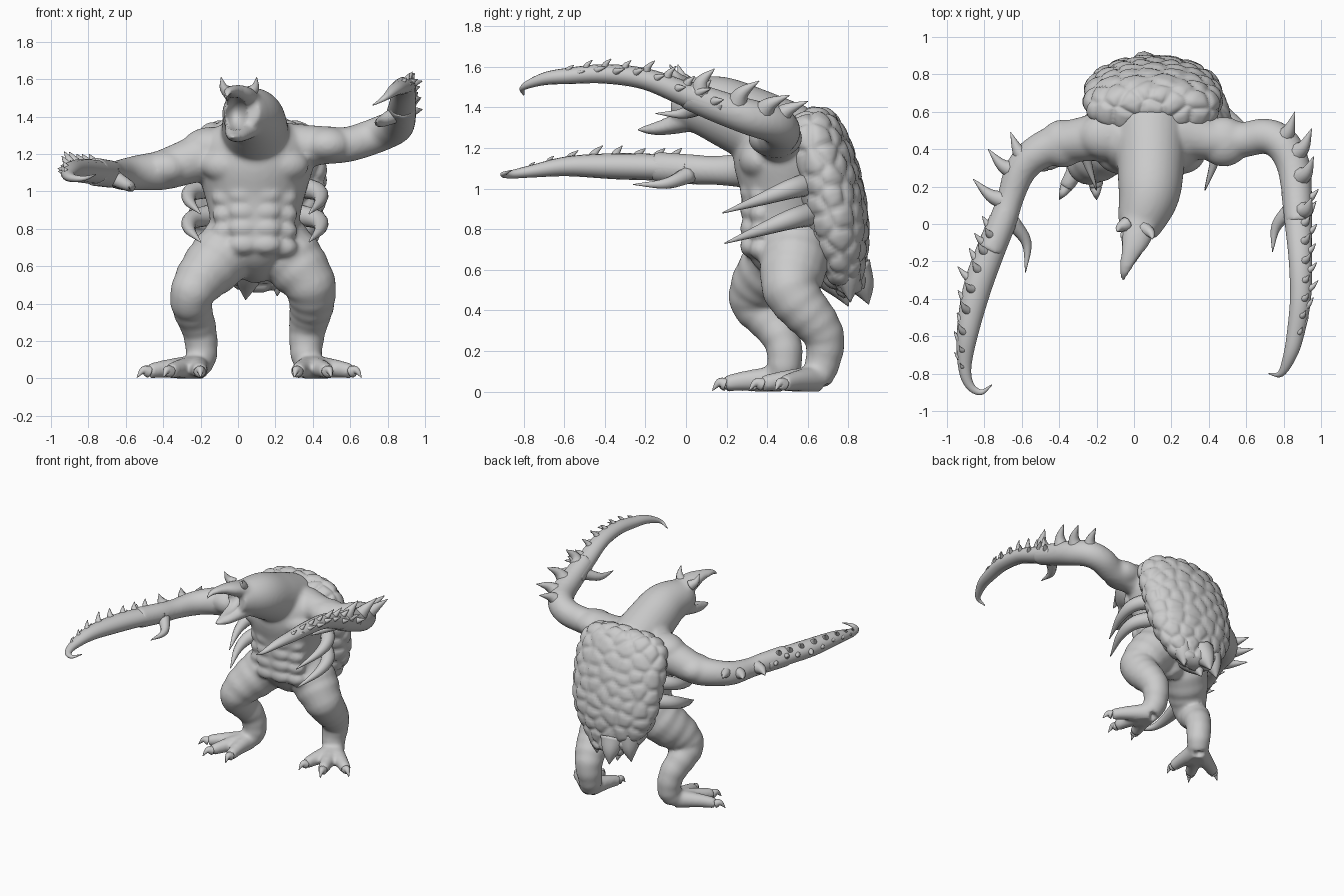
import bpy, bmesh, math, random
from mathutils import Vector, kdtree

random.seed(4)
cube = bpy.data.objects.get("Cube")
if cube:
    bpy.data.objects.remove(cube)

grey = bpy.data.materials.new("stone grey")
grey.use_nodes = True
colour = (0.6, 0.6, 0.6, 1)
grey.diffuse_color = colour
grey.node_tree.nodes["Principled BSDF"].inputs["Base Color"].default_value = colour


def spline(points, steps):
    """Smooth path of (position, radius) through x, y, z, radius points."""
    pts = [Vector(p) for p in points]
    pts = [2 * pts[0] - pts[1]] + pts + [2 * pts[-1] - pts[-2]]
    path = []
    for a, b, c, d in zip(pts, pts[1:], pts[2:], pts[3:]):
        for i in range(steps):
            t = i / steps
            path.append(b + (c - a) * t / 2 + (a - b * 2.5 + c * 2 - d / 2) * t * t
                        + (b * 3 - a - c * 3 + d) * t ** 3 / 2)
    path.append(pts[-2])
    return [(p.xyz, max(p.w, 0.002)) for p in path]


def tube(bm, points, sides=20, steps=6, flat=1.0, side=None, ripple=0.0):
    """Round or flattened limb swept along a smooth path."""
    path = spline(points, steps)
    last, rings = None, []
    for i, (pos, radius) in enumerate(path):
        tangent = (path[min(i + 1, len(path) - 1)][0] - path[max(i - 1, 0)][0]).normalized()
        if last is None:
            u = Vector(side) if side else tangent.orthogonal()
        else:
            u = last.rotation_difference(tangent) @ u
        u = (u - tangent * u.dot(tangent)).normalized()
        v, last = tangent.cross(u), tangent
        radius *= 1 + ripple * math.sin(i * 1.6)
        ring = []
        for k in range(sides):
            a = math.tau * k / sides
            ring.append(bm.verts.new(pos + radius * (u * math.cos(a) + v * flat * math.sin(a))))
        rings.append(ring)
    for r, s in zip(rings, rings[1:]):
        for k in range(sides):
            n = (k + 1) % sides
            bm.faces.new((r[k], r[n], s[n], s[k]))
    bm.faces.new(rings[0][::-1])
    bm.faces.new(rings[-1])


def blob(bm, centre, size):
    """Ellipsoid muscle."""
    made = bmesh.ops.create_uvsphere(bm, u_segments=20, v_segments=12, radius=1)["verts"]
    for v in made:
        v.co = Vector(centre) + Vector(a * b for a, b in zip(v.co, size))


def spike(bm, base, tip, radius, bend=(0, 0, 0)):
    """Curved horn, thorn or claw."""
    base, tip = Vector(base), Vector(tip)
    mid = base.lerp(tip, 0.5) + Vector(bend)
    tube(bm, [(*base, radius), (*mid, radius * 0.6), (*tip, 0.002)], sides=10, steps=5)


def finish(name, bm):
    bmesh.ops.recalc_face_normals(bm, faces=bm.faces)
    mesh = bpy.data.meshes.new(name)
    bm.to_mesh(mesh)
    bm.free()
    mesh.materials.append(grey)
    obj = bpy.data.objects.new(name, mesh)
    bpy.context.collection.objects.link(obj)
    mesh.shade_smooth()
    return obj


MID = 0.09  # the body leans slightly to its left
body = bmesh.new()

# Torso with chest, belly and flank muscles
tube(body, [(.06, .55, .53, .05), (.09, .51, .61, .14), (.09, .48, .72, .22), (.09, .485, .88, .245),
            (.09, .495, 1, .275), (.09, .5, 1.14, .315), (.09, .52, 1.24, .3), (.09, .56, 1.32, .2)],
     sides=32, flat=.85, side=(1, 0, 0))
for s in (-1, 1):
    blob(body, (MID + s * .13, .36, 1.14), (.16, .1, .1))
    blob(body, (MID + s * .23, .47, 1.24), (.16, .13, .105))
    for row in range(4):
        z = .98 - row * .088
        blob(body, (MID + s * .06, .32, z), (.085, .055, .056))
        blob(body, (MID + s * .15, .37, z - .015), (.08, .06, .056))

# Neck, skull and open jaws
tube(body, [(.09, .52, 1.22, .2), (.09, .32, 1.32, .18), (.08, .16, 1.39, .165), (.04, .02, 1.42, .13),
            (.02, -.05, 1.43, .1)], sides=28)
tube(body, [(.04, .05, 1.47, .105), (.01, -.08, 1.515, .08), (-.02, -.16, 1.535, .052),
            (-.05, -.25, 1.535, .03), (-.06, -.31, 1.5, .01)], flat=.65, side=(1, 0, 0))
tube(body, [(.05, .08, 1.36, .115), (.01, -.05, 1.32, .085), (-.01, -.15, 1.295, .055),
            (-.03, -.24, 1.29, .015)], flat=.6, side=(1, 0, 0))

# Arms: the first points are flesh, the rest a hooked blade
left_arm = [(.25, .49, 1.23, .14), (.42, .45, 1.245, .108), (.58, .45, 1.25, .095), (.7, .47, 1.285, .095),
            (.79, .43, 1.32, .095), (.85, .32, 1.35, .09), (.87, .17, 1.4, .082), (.88, 0, 1.465, .073),
            (.89, -.2, 1.54, .062), (.89, -.4, 1.565, .056), (.865, -.58, 1.555, .047),
            (.835, -.7, 1.54, .036), (.785, -.8, 1.5, .018), (.72, -.8, 1.46, .003)]
right_arm = [(-.08, .49, 1.2, .15), (-.23, .46, 1.17, .125), (-.4, .43, 1.115, .108), (-.53, .37, 1.1, .095),
             (-.61, .28, 1.09, .085), (-.66, .14, 1.09, .072), (-.7, .02, 1.095, .075),
             (-.77, -.15, 1.105, .077), (-.84, -.35, 1.11, .075), (-.89, -.58, 1.11, .058),
             (-.905, -.76, 1.085, .036), (-.88, -.86, 1.07, .024), (-.82, -.9, 1.07, .015), (-.76, -.86, 1.09, .003)]
blob(body, (.48, .44, 1.25), (.14, .135, .098))
blob(body, (-.38, .43, 1.125), (.13, .13, .1))
thorns = bmesh.new()
for name, arm, s in (("left", left_arm, 1), ("right", right_arm, -1)):
    tube(body, arm[:8])
    blade = bmesh.new()
    tube(blade, arm[6:], sides=16, flat=.85, side=(1, 0, 0))
    finish(name + "_arm_blade", blade)
    # Two uneven rows of thorns along the outer top edge
    path = spline(arm[6:11], 4)
    for i, (pos, r) in enumerate(path[1:]):
        lift = (.3, 1.6)[i % 2] + random.uniform(-.2, .2)
        out = Vector((s, random.uniform(.7, 1.4), lift)).normalized()
        start = pos + Vector((s, 0, lift)).normalized() * r * .5
        spike(thorns, start, start + out * r * random.uniform(1, 1.5), r * .42, (0, -.01, 0))

# Elbow thorns and the inner thumb claws
for base, tip in (((.8, .46, 1.35), (.86, .6, 1.43)), ((.87, .38, 1.38), (.95, .51, 1.46)),
                  ((.89, .25, 1.42), (.96, .36, 1.53)), ((.9, .07, 1.47), (.95, .14, 1.59)),
                  ((-.58, .35, 1.12), (-.66, .49, 1.14)), ((-.63, .28, 1.1), (-.78, .4, 1.13)),
                  ((-.68, .12, 1.1), (-.86, .24, 1.12))):
    spike(thorns, base, tip, .055, (0, -.025, 0))
spike(thorns, (.84, .08, 1.41), (.74, -.15, 1.37), .045, (-.03, .02, -.02))
spike(thorns, (-.66, .02, 1.07), (-.58, -.26, 1.02), .045, (.045, .02, -.02))
finish("arm_thorns", thorns)

# Legs, splayed toes and claws
left_leg = [(.21, .54, .74, .16), (.3, .53, .62, .168), (.38, .515, .51, .142), (.395, .57, .42, .125),
            (.385, .64, .34, .112), (.37, .685, .25, .098), (.365, .67, .13, .085), (.39, .64, .06, .075)]
right_leg = [(-.02, .5, .74, .16), (-.11, .44, .63, .165), (-.2, .36, .53, .14), (-.25, .33, .44, .115),
             (-.24, .4, .36, .105), (-.205, .475, .25, .092), (-.195, .485, .13, .085), (-.22, .45, .06, .075)]
claws = bmesh.new()
for leg, tips in ((left_leg, ((.66, .44), (.5, .31), (.3, .33))),
                  (right_leg, ((-.54, .28), (-.4, .13), (-.2, .13)))):
    tube(body, leg, ripple=.022)
    ankle = Vector(leg[-1][:3])
    for x, y in tips:
        tip = Vector((x, y, .03))
        knuckle, end = ankle.lerp(tip, .5), ankle.lerp(tip, .8)
        tube(body, [(*ankle, .07), (knuckle.x, knuckle.y, .052, .05), (end.x, end.y, .038, .04)])
        spike(claws, end, (x, y, .005), .034, (0, 0, .022))
finish("toe_claws", claws)

# Fuse the flesh, carve the mouth and flatten the soles
creature = finish("body", body)
hollow = bmesh.new()
blob(hollow, (-.015, -.13, 1.415), (.07, .19, .09))
cutter = finish("mouth_cutter", hollow)
cutter.hide_render = True
bpy.context.view_layer.objects.active = creature
fuse = creature.modifiers.new("fuse", "REMESH")
fuse.mode, fuse.voxel_size, fuse.use_smooth_shade = "VOXEL", .012, True
carve = creature.modifiers.new("carve", "BOOLEAN")
carve.operation, carve.object = "DIFFERENCE", cutter
soften = creature.modifiers.new("soften", "SMOOTH")
soften.factor, soften.iterations = .5, 12
for m in ("fuse", "carve", "soften"):
    bpy.ops.object.modifier_apply(modifier=m)
bpy.data.objects.remove(cutter)
for v in creature.data.vertices:
    v.co.z = max(v.co.z, 0)
creature.data.shade_smooth()

# Brow horns and eyes
face = bmesh.new()
spike(face, (-.04, .0, 1.52), (-.09, -.04, 1.61), .04, (-.01, 0, -.012))
spike(face, (.05, -.02, 1.52), (.1, -.08, 1.61), .04, (.015, 0, -.012))
for x in (-.058, .07):
    blob(face, (x, -.06, 1.51), (.015, .022, .016))
finish("horns_and_eyes", face)

# Pebbled shell: cells swell between random centres
shell = bmesh.new()
tube(shell, [(.1, .57, 1.355, .06), (.1, .575, 1.345, .2), (.1, .595, 1.3, .31), (.1, .645, 1.18, .35),
             (.1, .7, 1, .35), (.1, .74, .8, .325), (.1, .77, .62, .235), (.1, .82, .5, .1)],
     sides=110, steps=12, flat=.44, side=(1, 0, 0))
shell.normal_update()
verts = list(shell.verts)
random.shuffle(verts)
centres = []
for v in verts:
    if all((v.co - c).length > .085 for c in centres):
        centres.append(v.co.copy())
tree = kdtree.KDTree(len(centres))
for i, c in enumerate(centres):
    tree.insert(c, i)
tree.balance()
for v in verts:
    near, far = [hit[2] for hit in tree.find_n(v.co, 2)]
    edge = min(1, (far - near) / .07)
    v.co += v.normal * (.008 + .016 * edge * (2 - edge))
# Ragged points along the lower rim
for base, tip in (((.06, .82, .6), (.04, .9, .43)), ((-.05, .77, .64), (-.09, .81, .45)),
                  ((.22, .77, .64), (.21, .81, .44)), ((.06, .7, .6), (.04, .8, .42))):
    spike(shell, base, tip, .1, (0, .01, 0))
finish("shell", shell)

# Curved rib spikes on both flanks
ribs = bmesh.new()
for s in (-1, 1):
    for z, reach in ((1, .18), (.85, .19)):
        tube(ribs, [(MID + s * .2, .64, z + .03, .06), (MID + s * .33, .52, z, .05),
                    (MID + s * .35, .38, z - .05, .032), (MID + s * .29, reach, z - .12, .003)], sides=12)
finish("rib_spikes", ribs)
